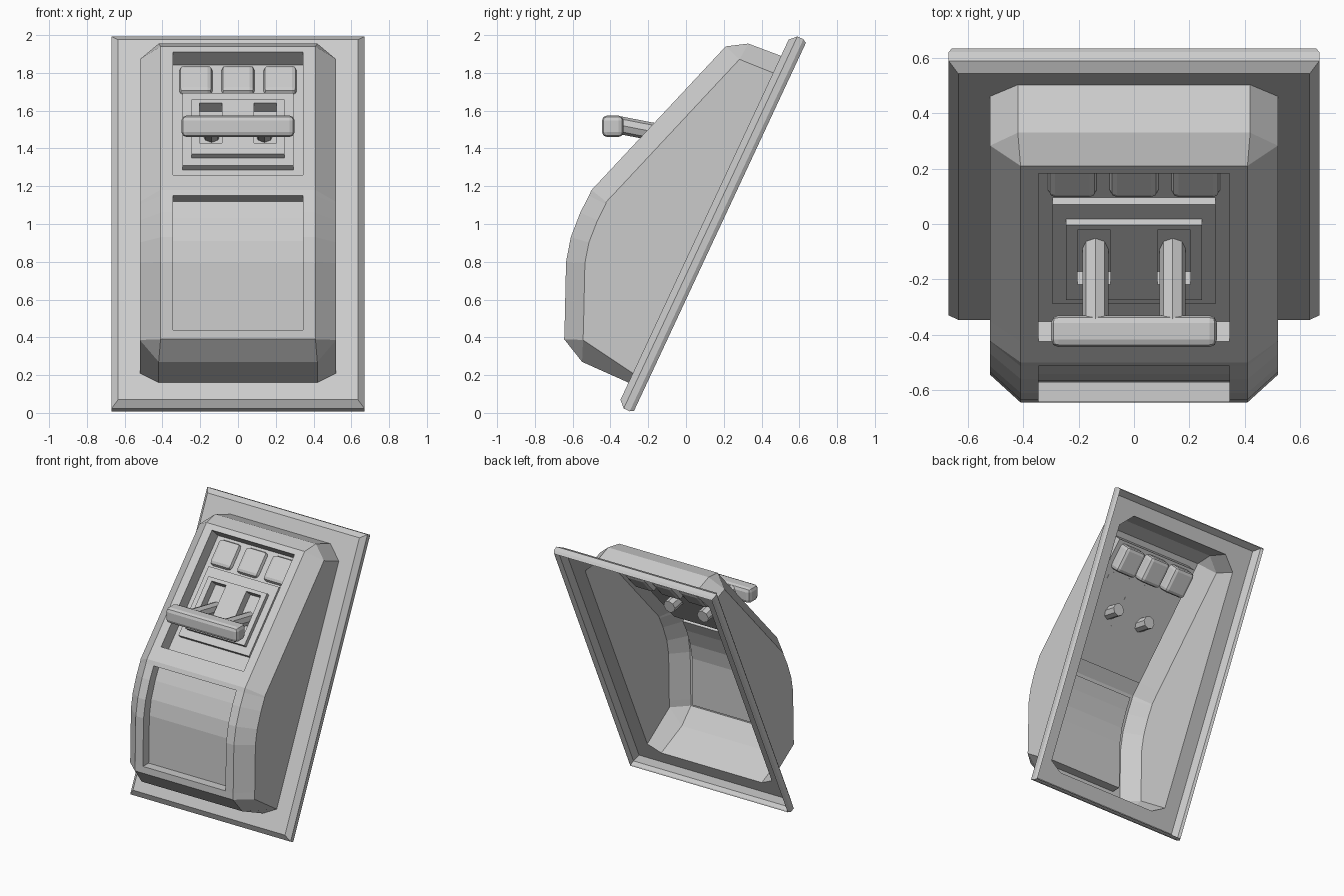
import bpy, bmesh, math
from mathutils import Vector

if "Cube" in bpy.data.objects:
    bpy.data.objects.remove(bpy.data.objects["Cube"], do_unlink=True)

grey = bpy.data.materials.new("plain_grey")
grey.use_nodes = True
GREY = (0.6, 0.6, 0.6, 1)
grey.diffuse_color = GREY
grey.node_tree.nodes["Principled BSDF"].inputs["Base Color"].default_value = GREY


def finish(name, bm):
    bmesh.ops.remove_doubles(bm, verts=bm.verts, dist=0.0005)
    bmesh.ops.recalc_face_normals(bm, faces=bm.faces)
    mesh = bpy.data.meshes.new(name)
    bm.to_mesh(mesh)
    bm.free()
    mesh.materials.append(grey)
    obj = bpy.data.objects.new(name, mesh)
    bpy.context.collection.objects.link(obj)
    return obj


def face(bm, *points):
    bm.faces.new([bm.verts.new(p) for p in points])


def at(x, p):
    return Vector((x, p[0], p[1]))


# Tilted mounting plane: s runs up the plate, t runs out of its front
def plate(x, s, t):
    return Vector((x, -0.28 + 0.423 * s - 0.906 * t, 0.906 * s + 0.423 * t))


T, L, W = 0.09, 2.174, 0.67
base = [(-0.42, 0.135), (0.42, 0.135), (0.52, 0.19), (0.52, 1.945),
        (0.42, 2.044), (-0.42, 2.044), (-0.52, 1.945), (-0.52, 0.19)]


# Flange: open-backed tray with a chamfered rim
def flange():
    bm = bmesh.new()
    loops = []
    for inset, t in ((0.035, T), (0, 0.055), (0, 0.02), (0.012, 0)):
        w, lo, hi = W - inset, inset, L - inset
        loops.append([plate(x, s, t) for x, s in ((-w, lo), (w, lo), (w, hi), (-w, hi))])
    for a, b in zip(loops, loops[1:]):
        for i in range(4):
            j = (i + 1) % 4
            face(bm, a[i], a[j], b[j], b[i])
    hole = [plate(x, s, T) for x, s in base]
    for i in range(4):
        j = (i + 1) % 4
        face(bm, loops[0][i], loops[0][j], hole[2 * i + 1], hole[2 * i])
        face(bm, loops[0][j], hole[2 * i + 1], hole[(2 * i + 2) % 8])
    finish("mounting_flange", bm)


# Housing: chamfered hood with two recesses in its front
XF, XR, XS = 0.41, 0.345, 0.52
rows = [Vector(p) for p in ((-0.645, 0.39), (-0.643, 0.44), (-0.635, 0.8), (-0.61, 0.93),
                            (-0.56, 1.06), (-0.514, 1.15), (-0.5, 1.18), (-0.425, 1.26),
                            (0.182, 1.91), (0.21, 1.94))]


def inward(i):
    d = rows[min(i + 1, len(rows) - 1)] - rows[max(i - 1, 0)]
    return Vector((d.y, -d.x)).normalized()


def housing():
    bm = bmesh.new()
    side = [p + inward(i) * 0.1 for i, p in enumerate(rows)]
    for i in range(len(rows) - 1):
        a, b = rows[i], rows[i + 1]
        for m in (-1, 1):
            face(bm, at(m * XF, a), at(m * XR, a), at(m * XR, b), at(m * XF, b))
            face(bm, at(m * XF, a), at(m * XS, side[i]), at(m * XS, side[i + 1]), at(m * XF, b))
        depth = 0.07 if 1 <= i < 5 else 0.1 if i == 7 else 0
        c, d = a + inward(i) * depth, b + inward(i + 1) * depth
        face(bm, at(-XR, c), at(XR, c), at(XR, d), at(-XR, d))
        if depth:
            for m in (-1, 1):
                face(bm, at(m * XR, a), at(m * XR, c), at(m * XR, d), at(m * XR, b))
            if i in (1, 7):
                face(bm, at(-XR, a), at(XR, a), at(XR, c), at(-XR, c))
            if i in (4, 7):
                face(bm, at(-XR, b), at(XR, b), at(XR, d), at(-XR, d))
    # end walls and chamfered corners, bottom then top
    foot = [plate(x, s, T) for x, s in base]
    ends = ((0, (-0.55, 0.27), foot[1], foot[2]), (-1, (0.33, 1.955), foot[4], foot[3]))
    flip = Vector((-1, 1, 1))
    for k, lip, mid, edge in ends:
        n, e = at(XF, rows[k]), at(0.42, lip)
        s = at(XS, side[k])
        face(bm, n, e, e * flip, n * flip)
        face(bm, e, mid, mid * flip, e * flip)
        for f in (Vector((1, 1, 1)), flip):
            face(bm, n * f, e * f, s * f)
            face(bm, e * f, s * f, edge * f, mid * f)
    for m in (-1, 1):
        wall = [at(m * XS, p) for p in side]
        face(bm, *wall, *[Vector((m * XS, p.y, p.z)) for p in (foot[3], foot[2])])
    finish("housing", bm)


# Sloped panel frame: u runs up the slope, d goes into it
def slope(x, u, d):
    return Vector((x, -0.5 + 0.683 * u + 0.73 * d, 1.18 + 0.73 * u - 0.683 * d))


def add_box(bm, place, xs, us, ds):
    v = [bm.verts.new(place(x, u, d)) for x in xs for u in us for d in ds]
    for q in ((0, 1, 3, 2), (4, 6, 7, 5), (0, 4, 5, 1), (2, 3, 7, 6), (0, 2, 6, 4), (1, 5, 7, 3)):
        bm.faces.new([v[i] for i in q])


def bevelled(name, place, xs, us, ds, size):
    bm = bmesh.new()
    add_box(bm, place, xs, us, ds)
    bmesh.ops.recalc_face_normals(bm, faces=bm.faces)
    bmesh.ops.bevel(bm, geom=bm.edges[:], offset=size, segments=2, profile=0.5, affect='EDGES')
    finish(name, bm)


# Plate with two slots for the handle arms
def slotted(name, half, lo, hi, front, back):
    bm = bmesh.new()
    cuts = [-half, -0.205, -0.085, 0.085, 0.205, half]
    for i in range(5):
        spans = [(lo, 0.375), (0.664, hi)] if i % 2 else [(lo, hi)]
        for span in spans:
            add_box(bm, slope, cuts[i:i + 2], span, (front, back))
    finish(name, bm)


flange()
housing()
slotted("control_panel", 0.295, 0.238, 0.765, 0.065, 0.1)
slotted("raised_panel", 0.245, 0.293, 0.69, 0.035, 0.065)

for name, x in (("right", -0.223), ("middle", 0), ("left", 0.223)):
    bevelled(name + "_button", slope, (x - 0.088, x + 0.088), (0.785, 0.98), (0.07, 0.19), 0.026)

# Pull handle: bar and two arms reaching through the panel
bevelled("handle_bar", lambda x, y, z: Vector((x, y, z)),
         (-0.3, 0.3), (-0.445, -0.33), (1.46, 1.575), 0.028)
start, end = Vector((0, -0.36, 1.525)), Vector((0, 0.0, 1.455))
for name, x in (("right", -0.14), ("left", 0.14)):
    bm = bmesh.new()
    bmesh.ops.create_cone(bm, cap_ends=True, segments=8, radius1=0.047, radius2=0.047,
                          depth=(end - start).length)
    arm = finish(name + "_handle_arm", bm)
    arm.rotation_euler = (end - start).to_track_quat('Z', 'Y').to_euler()
    arm.location = (start + end) / 2 + Vector((x, 0, 0))
